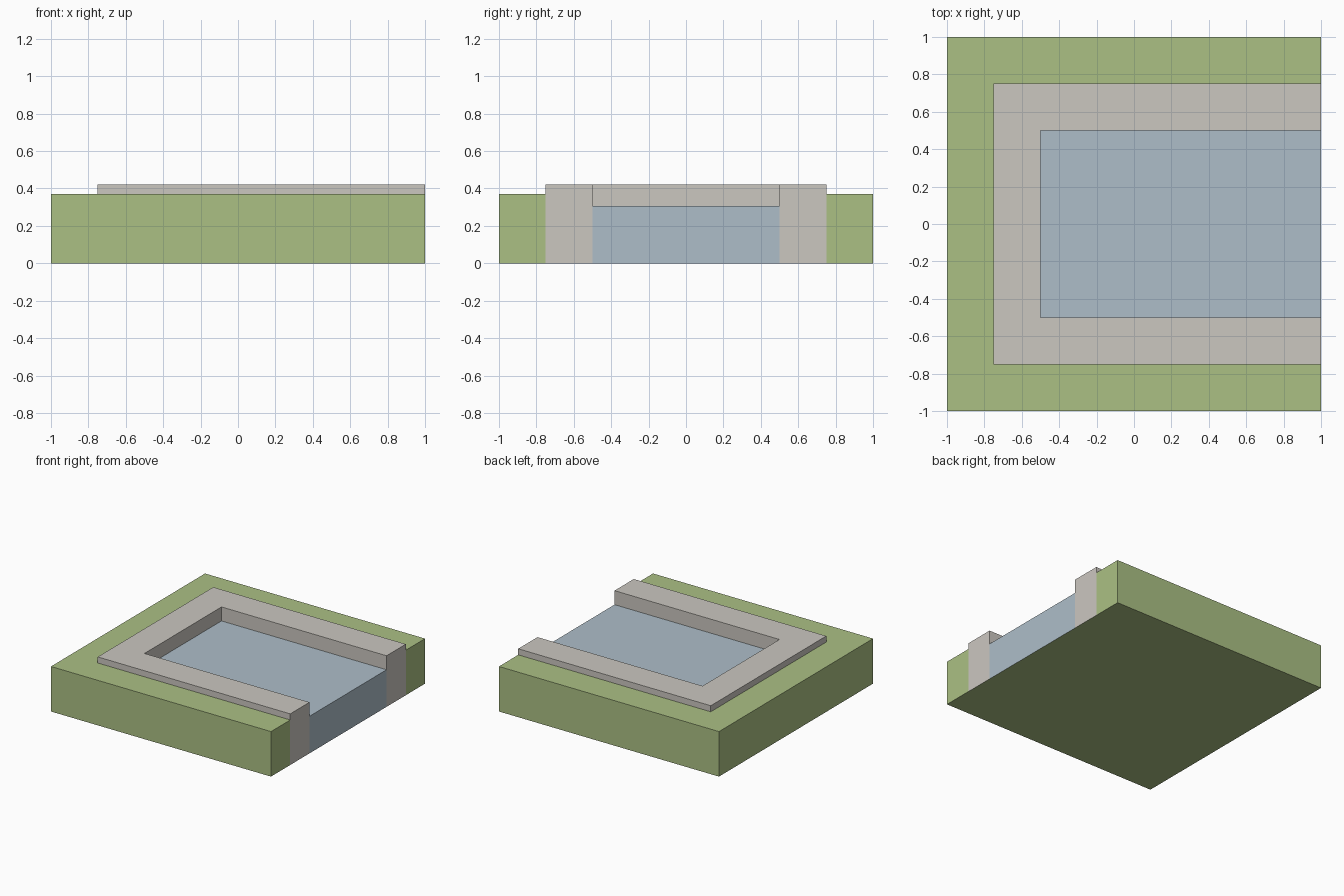
import bpy, bmesh

if "Cube" in bpy.data.objects:
    bpy.data.objects.remove(bpy.data.objects["Cube"])


def srgb(r, g, b):
    lin = lambda c: c / 12.92 if c <= 0.04045 else ((c + 0.055) / 1.055) ** 2.4
    return tuple(lin(c / 255) for c in (r, g, b)) + (1.0,)


def material(name, rgb):
    mat = bpy.data.materials.new(name)
    mat.diffuse_color = srgb(*rgb)
    mat.use_nodes = True
    mat.node_tree.nodes["Principled BSDF"].inputs["Base Color"].default_value = mat.diffuse_color
    return mat


grass = material("grass_green", (171, 192, 132))
stone = material("pale_stone", (203, 199, 192))
water = material("water_blue", (174, 190, 201))


def slab(name, outline, height, mat):
    """Extrude a plan outline up from the ground; the underside is grass green."""
    bm = bmesh.new()
    base = bm.faces.new([bm.verts.new((x, y, 0)) for x, y in outline])
    top = bmesh.ops.extrude_face_region(bm, geom=[base], use_keep_orig=True)
    verts = [v for v in top["geom"] if isinstance(v, bmesh.types.BMVert)]
    bmesh.ops.translate(bm, verts=verts, vec=(0, 0, height))
    bmesh.ops.recalc_face_normals(bm, faces=bm.faces[:])
    for f in bm.faces:
        f.material_index = 1 if f.normal.z < -0.5 else 0
    mesh = bpy.data.meshes.new(name)
    bm.to_mesh(mesh)
    bm.free()
    mesh.materials.append(mat)
    mesh.materials.append(grass)
    obj = bpy.data.objects.new(name, mesh)
    bpy.context.collection.objects.link(obj)
    return obj


def u_shape(x_out, y_out, x_in, y_in):
    """U-shaped plan, open towards +x."""
    return [(1, -y_out), (1, -y_in), (x_in, -y_in), (x_in, y_in),
            (1, y_in), (1, y_out), (x_out, y_out), (x_out, -y_out)]


# Grass surround, stone kerb and the water channel that runs out on the right
slab("grass_bank", u_shape(-1, 1, -0.75, 0.75), 0.37, grass)
slab("stone_kerb", u_shape(-0.75, 0.75, -0.5, 0.5), 0.42, stone)
slab("water_channel", [(-0.5, -0.5), (1, -0.5), (1, 0.5), (-0.5, 0.5)], 0.305, water)
